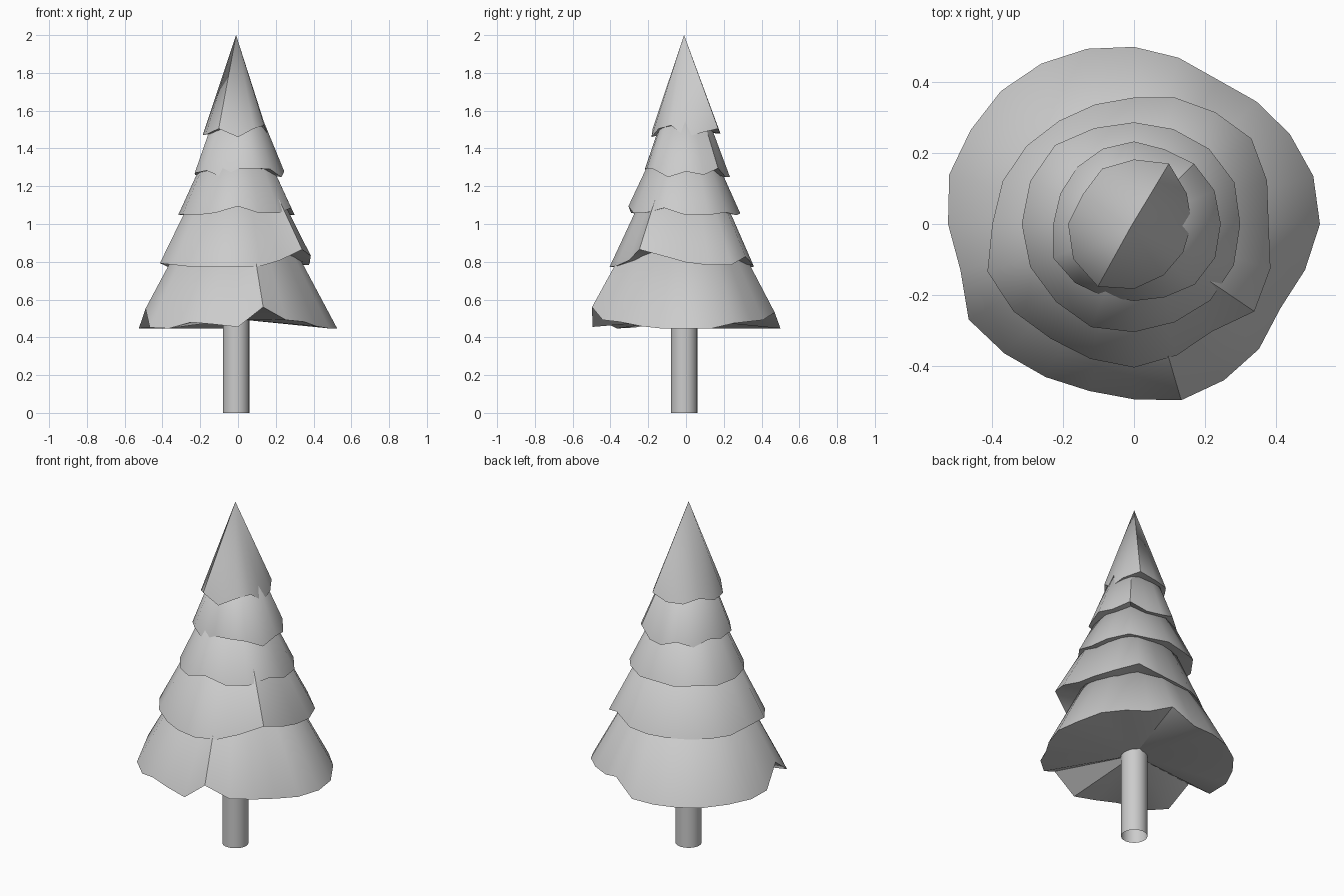
import bpy, bmesh, math

if "Cube" in bpy.data.objects:
    bpy.data.objects.remove(bpy.data.objects["Cube"])

CX, CY = -0.01, -0.01  # trunk axis


def finish(bm, name):
    bmesh.ops.recalc_face_normals(bm, faces=bm.faces)
    me = bpy.data.meshes.new(name)
    bm.to_mesh(me)
    bm.free()
    ob = bpy.data.objects.new(name, me)
    bpy.context.collection.objects.link(ob)
    bpy.ops.object.select_all(action='DESELECT')
    ob.select_set(True)
    bpy.context.view_layer.objects.active = ob
    bpy.ops.object.shade_smooth_by_angle(angle=math.radians(40))
    return ob


def tier(name, apex_z, base_z, radii, notches):
    """Cone with a ragged hem: radii in 1/1000, notches = {index: height above base}."""
    bm = bmesh.new()
    n = len(radii)
    apex = bm.verts.new((CX, CY, apex_z))
    under = bm.verts.new((CX, CY, base_z + 0.05))
    rim = []
    for i, r in enumerate(radii):
        a = 2 * math.pi * i / n
        z = base_z + notches.get(i, 0) / 1000
        rim.append(bm.verts.new((r / 1000 * math.cos(a), r / 1000 * math.sin(a), z)))
    for i in range(n):
        j = (i + 1) % n
        bm.faces.new((rim[i], rim[j], apex))
        bm.faces.new((rim[j], rim[i], under))
    return finish(bm, name)


# Foliage skirts, bottom to top
tier("foliage_bottom", 1.45, 0.447,
     [525, 524, 508, 489, 471, 486, 500, 512, 523, 531, 532, 540,
      525, 507, 539, 517, 499, 488, 495, 515, 509, 499, 477, 500],
     {2: 28, 3: 38, 4: 45, 5: 85, 13: 105, 14: 5, 16: 33, 17: 22, 18: 8,
      19: 113, 20: 45, 21: 35, 22: 12})
tier("foliage_lower", 1.62, 0.772,
     [380, 395, 410, 390, 375, 357, 355, 360, 375, 390,
      400, 435, 420, 400, 400, 405, 390, 375, 420, 405],
     {0: 25, 1: 10, 2: 12, 3: 55, 4: 10, 10: 15, 11: 20, 12: 12,
      16: 5, 17: 35, 18: 93, 19: 60})
tier("foliage_middle", 1.72, 1.047,
     [300, 307, 300, 290, 287, 293, 315, 317,
      317, 317, 311, 315, 305, 300, 305, 305],
     {2: 15, 4: 10, 6: 15, 9: 5, 11: 12, 12: 47, 13: 10, 14: 12, 15: 38})
tier("foliage_upper", 1.9, 1.248,
     [245, 246, 240, 228, 233, 230, 227, 225,
      228, 248, 235, 222, 217, 224, 242, 248],
     {0: 30, 1: 12, 2: 47, 5: 30, 7: 32, 8: 10, 9: 22, 10: 35,
      12: 45, 13: 47, 14: 42})
tier("foliage_top", 2.0, 1.46,
     [163, 172, 197, 182, 180, 167, 186, 198, 204, 183, 167, 160],
     {1: 25, 2: 45, 3: 20, 4: 20, 5: 40, 6: 12, 7: 12, 8: 45, 10: 45, 11: 62})

# Trunk, open at both ends
bm = bmesh.new()
bmesh.ops.create_cone(bm, cap_ends=False, segments=24, radius1=0.07, radius2=0.07, depth=0.6)
bmesh.ops.translate(bm, verts=bm.verts, vec=(CX, CY, 0.3))
finish(bm, "trunk")
